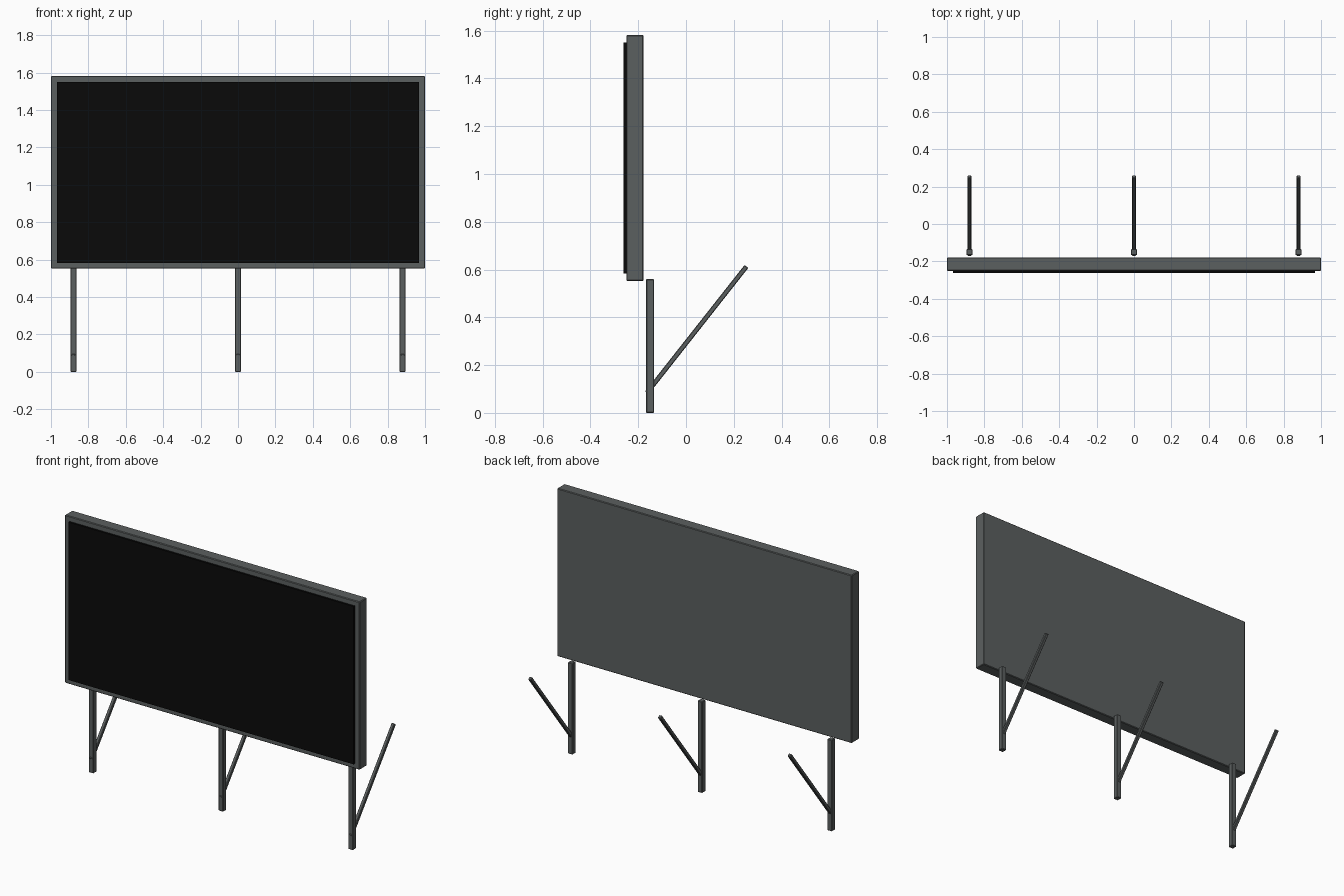
import bpy
import math
from mathutils import Vector

if "Cube" in bpy.data.objects:
    bpy.data.objects.remove(bpy.data.objects["Cube"])


def material(name, rgb):
    m = bpy.data.materials.new(name)
    m.diffuse_color = (*rgb, 1)
    m.use_nodes = True
    m.node_tree.nodes["Principled BSDF"].inputs["Base Color"].default_value = m.diffuse_color
    return m


steel = material("grey_steel", (0.105, 0.115, 0.115))
black = material("screen_black", (0.003, 0.003, 0.003))


def box(name, lo, hi, mat, bevel=0.0):
    """Box between two corners, with optional chamfered edges."""
    lo, hi = Vector(lo), Vector(hi)
    bpy.ops.mesh.primitive_cube_add(size=1, location=(lo + hi) / 2)
    ob = bpy.context.object
    ob.name = name
    ob.scale = hi - lo
    bpy.ops.object.transform_apply(location=False, rotation=False, scale=True)
    ob.data.materials.append(mat)
    if bevel:
        mod = ob.modifiers.new("bevel", 'BEVEL')
        mod.width = bevel
        mod.segments = 1
    return ob


# Cabinet and the screen plate on its front
box("cabinet", (-1, -0.25, 0.552), (1, -0.178, 1.582), steel, 0.004)
box("screen", (-0.968, -0.262, 0.583), (0.968, -0.249, 1.551), black)

# Three posts, each with a brace leaning backwards through its foot
start, end = Vector((0, -0.164, 0.084)), Vector((0, 0.253, 0.613))
run = end - start
for side, x in (("left", -0.88), ("middle", 0), ("right", 0.88)):
    box(side + "_post", (x - 0.016, -0.167, 0), (x + 0.016, -0.134, 0.56), steel, 0.003)
    length = run.length
    brace = box(side + "_brace", (-0.01, -0.01, -length / 2),
                (0.01, 0.01, length / 2), steel, 0.003)
    brace.location = (start + end) / 2 + Vector((x, 0, 0))
    brace.rotation_euler.x = -math.atan2(run.y, run.z)
